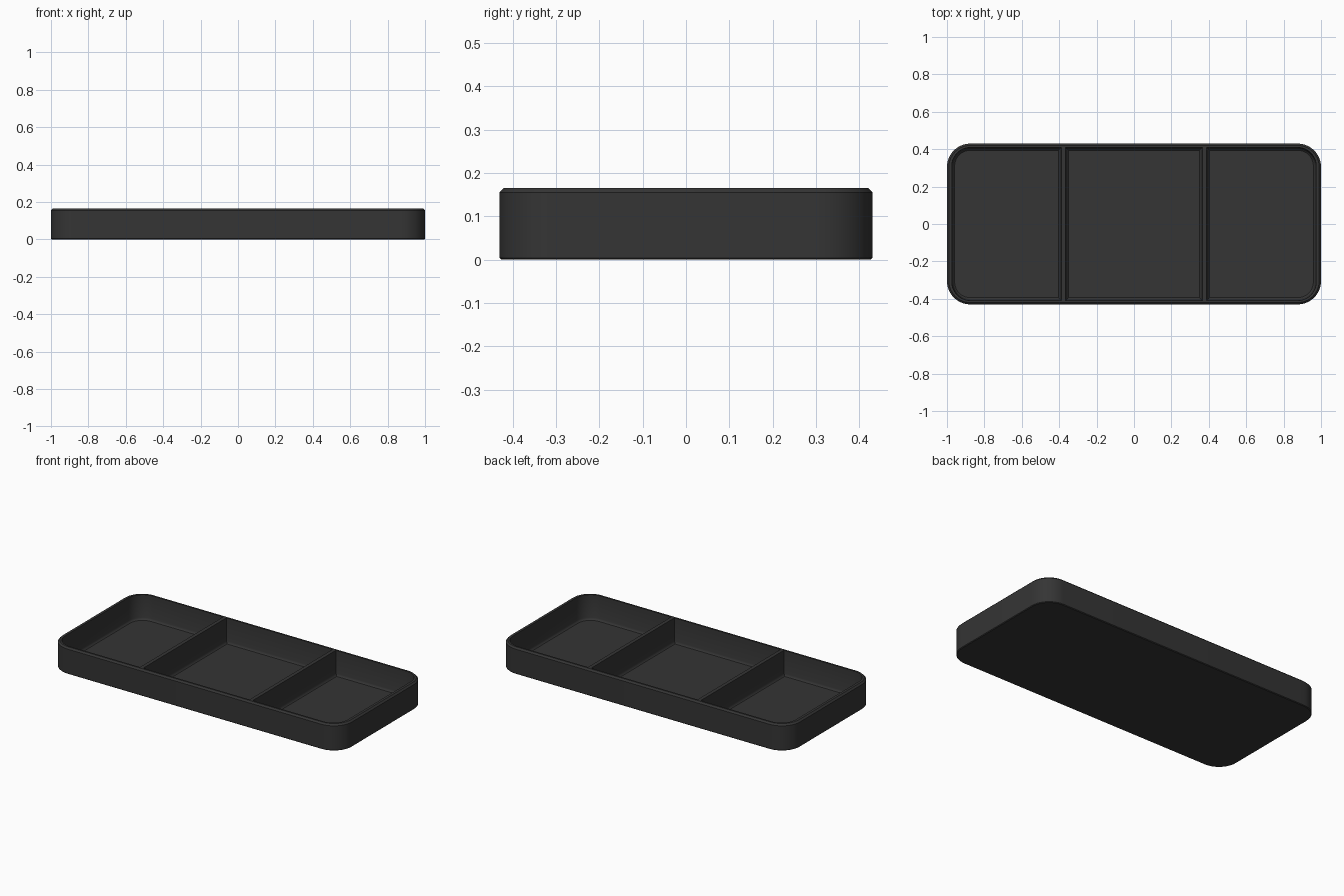
import bpy, bmesh
from math import cos, sin, pi, radians

if "Cube" in bpy.data.objects:
    bpy.data.objects.remove(bpy.data.objects["Cube"])

H = 0.165

mat = bpy.data.materials.new("charcoal")
mat.diffuse_color = (0.035, 0.035, 0.035, 1)
mat.use_nodes = True
mat.node_tree.nodes["Principled BSDF"].inputs["Base Color"].default_value = mat.diffuse_color


def outline(x0, x1, y0, y1, r_left, r_right, inset=0.0, n=10):
    """Rectangle with separate corner radii on its left and right ends."""
    x0, x1, y0, y1 = x0 + inset, x1 - inset, y0 + inset, y1 - inset
    pts = []
    for cx, cy, sx, sy, r, a in (
        (x1, y1, -1, -1, r_right, 0), (x0, y1, 1, -1, r_left, pi / 2),
        (x0, y0, 1, 1, r_left, pi), (x1, y0, -1, 1, r_right, 1.5 * pi),
    ):
        if r == 0:
            pts.append((cx, cy))
            continue
        r -= inset
        for i in range(n + 1):
            t = a + i / n * pi / 2
            pts.append((cx + sx * r + r * cos(t), cy + sy * r + r * sin(t)))
    return pts


def loft(name, rect, sections):
    """Closed solid through (z, inset) sections of a rounded rectangle."""
    bm = bmesh.new()
    rings = [[bm.verts.new((x, y, z)) for x, y in outline(*rect, inset=d)]
             for z, d in sections]
    for a, b in zip(rings, rings[1:]):
        for i in range(len(a)):
            j = (i + 1) % len(a)
            bm.faces.new((a[i], a[j], b[j], b[i]))
    bm.faces.new(rings[0][::-1])
    bm.faces.new(rings[-1])
    bmesh.ops.recalc_face_normals(bm, faces=bm.faces)
    me = bpy.data.meshes.new(name)
    bm.to_mesh(me)
    bm.free()
    ob = bpy.data.objects.new(name, me)
    bpy.context.collection.objects.link(ob)
    return ob


# Tray block with chamfered top and tiny bottom edge break
tray = loft("tray_body", (-1, 1, -0.43, 0.43, 0.125, 0.125),
            [(0, 0.004), (0.004, 0), (H - 0.010, 0), (H, 0.010)])
tray.data.materials.append(mat)

# Compartments: left end, middle, right end, leaving thin dividers
wells = (
    ("left_well", (-0.975, -0.388, -0.41, 0.41, 0.10, 0)),
    ("middle_well", (-0.367, 0.367, -0.41, 0.41, 0, 0)),
    ("right_well", (0.388, 0.975, -0.41, 0.41, 0, 0.10)),
)
bpy.context.view_layer.objects.active = tray
for name, rect in wells:
    cutter = loft(name, rect, [(0.012, 0.016), (0.017, 0.009), (0.025, 0.006),
                               (H - 0.006, 0.001), (H + 0.05, 0)])
    mod = tray.modifiers.new(name, "BOOLEAN")
    mod.operation = "DIFFERENCE"
    mod.solver = "EXACT"
    mod.object = cutter
    cutter.hide_render = True
    bpy.ops.object.modifier_apply(modifier=name)
    bpy.data.objects.remove(cutter)

bpy.ops.object.select_all(action="DESELECT")
tray.select_set(True)
bpy.ops.object.shade_smooth_by_angle(angle=radians(35))
